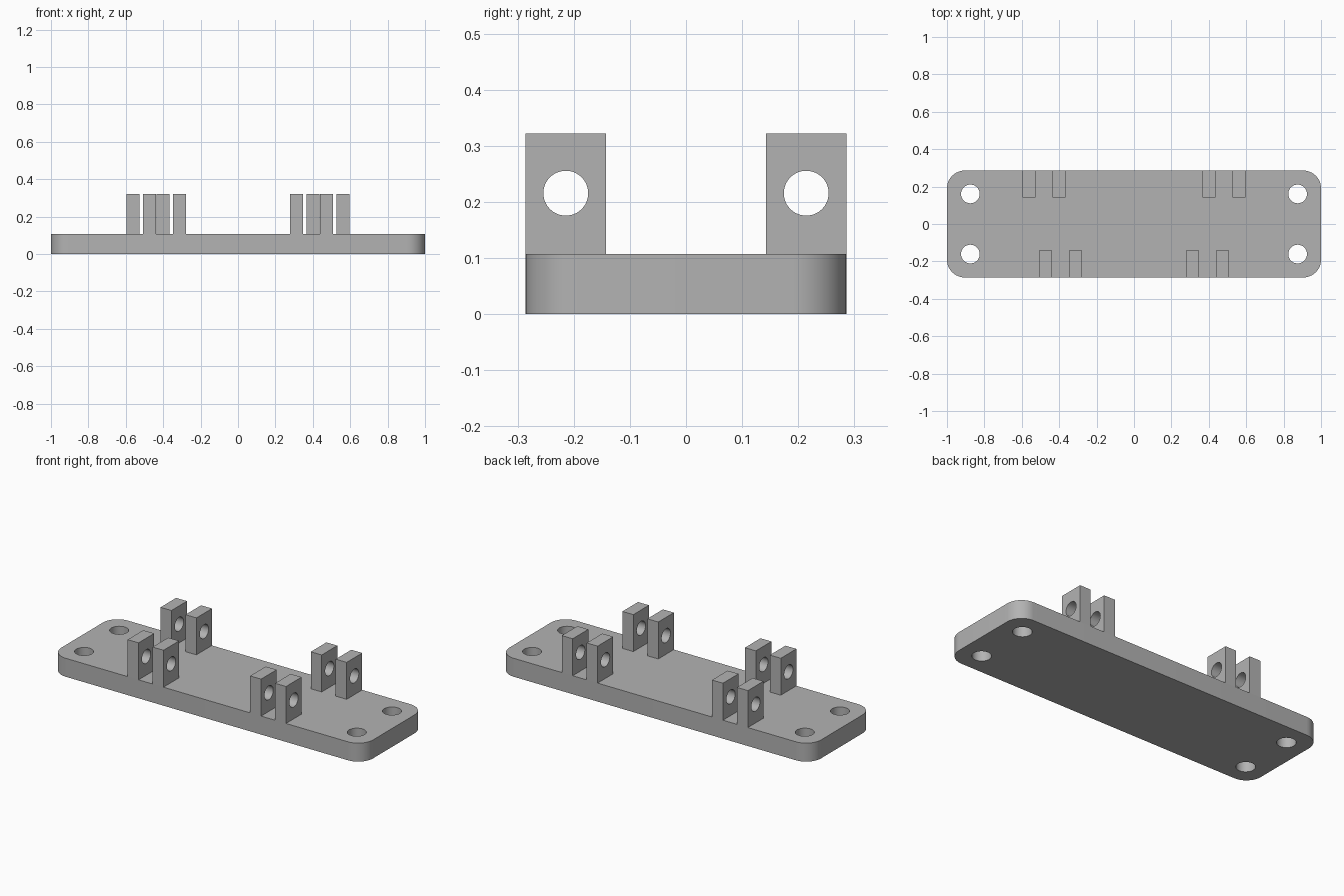
import bpy
import math

if "Cube" in bpy.data.objects:
    bpy.data.objects.remove(bpy.data.objects["Cube"], do_unlink=True)

LENGTH, WIDTH, THICK = 2.0, 0.5714, 0.1071
CORNER = 0.095
LUG_W, LUG_D, LUG_TOP = 0.07, 0.1429, 0.3214
PITCH = 0.16                      # spacing of the two lugs in a pair
LUG_Y = WIDTH / 2 - LUG_D / 2

grey = bpy.data.materials.new("plain grey")
grey.use_nodes = True
colour = (0.45, 0.45, 0.45, 1)
grey.diffuse_color = colour
grey.node_tree.nodes["Principled BSDF"].inputs["Base Color"].default_value = colour


def box(name, centre, size):
    bpy.ops.mesh.primitive_cube_add(size=1, location=centre)
    ob = bpy.context.object
    ob.name = name
    ob.scale = size
    bpy.ops.object.transform_apply(location=False, rotation=False, scale=True)
    ob.data.materials.append(grey)
    return ob


def apply_modifier(ob, mod):
    bpy.ops.object.select_all(action="DESELECT")
    bpy.context.view_layer.objects.active = ob
    ob.select_set(True)
    bpy.ops.object.modifier_apply(modifier=mod.name)


def drill(ob, centre, radius, rotation=(0, 0, 0)):
    bpy.ops.mesh.primitive_cylinder_add(vertices=48, radius=radius, depth=0.3,
                                        location=centre, rotation=rotation)
    cutter = bpy.context.object
    cutter.hide_render = True
    cutter.data.materials.append(grey)
    mod = ob.modifiers.new("hole", "BOOLEAN")
    mod.operation = "DIFFERENCE"
    mod.solver = "EXACT"
    mod.object = cutter
    apply_modifier(ob, mod)
    bpy.data.objects.remove(cutter, do_unlink=True)


def smooth(ob):
    bpy.ops.object.select_all(action="DESELECT")
    bpy.context.view_layer.objects.active = ob
    ob.select_set(True)
    bpy.ops.object.shade_smooth_by_angle(angle=math.radians(30))


# Base plate with rounded vertical corners
plate = box("base_plate", (0, 0, THICK / 2), (LENGTH, WIDTH, THICK))
weights = plate.data.attributes.new("bevel_weight_edge", "FLOAT", "EDGE")
for edge in plate.data.edges:
    a, b = (plate.data.vertices[i].co for i in edge.vertices)
    weights.data[edge.index].value = float(abs(a.z - b.z) > THICK / 2)
bevel = plate.modifiers.new("corners", "BEVEL")
bevel.limit_method = "WEIGHT"
bevel.width = CORNER
bevel.segments = 12
apply_modifier(plate, bevel)

# Mounting holes
for sx in (-1, 1):
    for sy in (-1, 1):
        drill(plate, (sx * 0.875, sy * 0.1607, THICK / 2), 0.05)
smooth(plate)

# Pairs of drilled lugs, the back pairs set wider apart than the front ones
for row, sy, pair_x in (("front", -1, 0.393), ("back", 1, 0.482)):
    for side, sx in (("right", -1), ("left", 1)):
        for which, offset in (("inner", -PITCH / 2), ("outer", PITCH / 2)):
            x = sx * (pair_x + offset)
            lug = box(f"{row}_{side}_{which}_lug",
                      (x, sy * LUG_Y, (THICK + LUG_TOP) / 2),
                      (LUG_W, LUG_D, LUG_TOP - THICK))
            drill(lug, (x, sy * LUG_Y, 0.2154), 0.04, (0, math.pi / 2, 0))
            smooth(lug)
